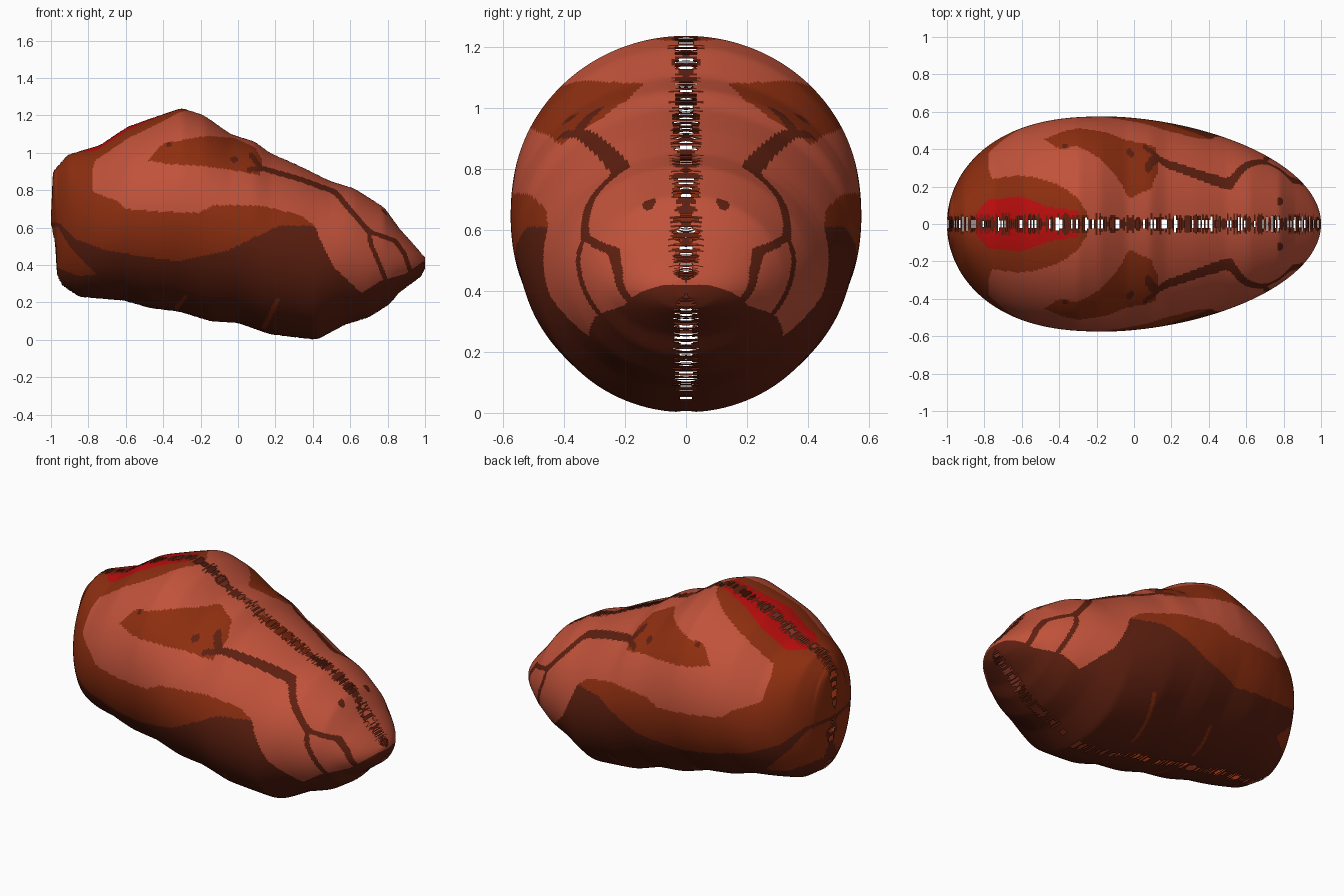
import bpy, bmesh, math, random
from mathutils import Vector
from mathutils.geometry import intersect_point_line

random.seed(4)
default_cube = bpy.data.objects.get("Cube")
if default_cube:
    bpy.data.objects.remove(default_cube, do_unlink=True)


def make_material(name, colour):
    material = bpy.data.materials.new(name)
    material.use_nodes = True
    rgba = (*colour, 1)
    material.diffuse_color = rgba
    for node in material.node_tree.nodes:
        if node.type == 'BSDF_PRINCIPLED':
            node.inputs["Base Color"].default_value = rgba
            node.inputs["Roughness"].default_value = .8
    return material


DARK, RUST, SKIN, RED = range(4)
materials = [
    make_material("dark brown", (.11, .014, .005)),
    make_material("rust brown", (.27, .028, .005)),
    make_material("light clay", (.53, .085, .043)),
    make_material("bright red", (.5, .004, .004)),
]

# Ridge and keel heights along the length
RIDGE = [(-1, .66), (-.99, .9), (-.91, .99), (-.74, 1.04), (-.59, 1.14), (-.42, 1.2),
         (-.3, 1.24), (-.18, 1.2), (-.04, 1.1), (.09, 1.06), (.17, 1), (.33, .93),
         (.49, .85), (.62, .81), (.78, .71), (.86, .6), (.94, .51), (1, .44)]
KEEL = [(-1, .62), (-.975, .5), (-.97, .35), (-.94, .29), (-.85, .23), (-.61, .21),
        (-.47, .17), (-.31, .15), (-.15, .1), (0, .09), (.17, .03), (.42, 0),
        (.57, .08), (.7, .12), (.81, .19), (.86, .25), (.98, .34), (1, .38)]

# Painted regions on the flanks, as x and z
CLAY_FLANK = [(-.76, 1.4), (-.76, 1.01), (-.79, .94), (-.8, .83), (-.77, .79),
              (-.64, .74), (-.6, .7), (-.4, .685), (-.21, .68), (-.13, .72), (.11, .72),
              (.33, .67), (.41, .61), (.45, .51), (.52, .38), (.66, .25),
              (.77, .32), (.89, .35), (.99, .42), (1.1, .42), (1.1, 1.4)]
RUST_BAND = [(-1.1, 1.4), (-1.1, .65), (-.95, .62), (-.87, .54), (-.71, .48),
             (-.47, .44), (-.31, .42), (-.05, .48), (.09, .55), (.22, .61),
             (.41, .61), (.41, 1.4)]
RUST_HEEL = [(-1.1, .62), (-.96, .6), (-.9, .5), (-.76, .35), (-.85, .34),
             (-.95, .38), (-1.1, .45)]
SADDLE = [(-.48, .96), (-.4, 1.05), (-.18, 1.09), (-.02, 1.08), (.09, 1.03),
          (.13, .96), (.12, .88), (-.04, .91), (-.2, .93), (-.37, .94)]

# Painted regions on the back, as x and distance from the ridge
RUST_BACK = [(-1.1, -1), (-1.1, 1), (-.8, 1), (-.78, .3), (-.76, .24), (-.63, .26),
             (-.53, .25), (-.4, .21), (-.3, .14), (-.24, .04), (-.24, -1)]
RED_BACK = [(-.87, -1), (-.85, .05), (-.78, .13), (-.6, .145), (-.45, .09),
            (-.3, .07), (-.27, -1)]

# Vein paths on the flanks with half width
VEINS = [
    ([(.07, .99), (.12, .92), (.33, .86), (.52, .79), (.62, .67), (.7, .58)], .014),
    ([(.12, .92), (.06, .91)], .014),
    ([(.7, .58), (.71, .51), (.75, .42), (.79, .32)], .012),
    ([(.7, .58), (.84, .53), (.89, .46), (.92, .37)], .012),
]
BELLY_STROKES = [([(.21, .21), (.14, .07)], .012), ([(-.28, .23), (-.33, .17)], .01)]
SPOTS = [(-.02, .965, .018), (-.37, 1.045, .014)]


def height(profile, x):
    for (xa, za), (xb, zb) in zip(profile, profile[1:]):
        if x <= xb:
            return za + (zb - za) * max(0, x - xa) / (xb - xa)
    return profile[-1][1]


def soften(values, passes=4):
    for _ in range(passes):
        inner = [(a + 2 * b + c) / 4 for a, b, c in zip(values, values[1:], values[2:])]
        values = [values[0], *inner, values[-1]]
    return values


def half_width(x):
    # Blunt egg outline, fuller at the rear
    u = (x + .15) / (.85 if x < -.15 else 1.15)
    power = 2.5 if u < 0 else 1.75
    return .575 * math.sqrt(max(0, 1 - abs(u) ** power))


def inside(polygon, px, py):
    hit = False
    for (xa, ya), (xb, yb) in zip(polygon, polygon[1:] + polygon[:1]):
        if (ya > py) != (yb > py) and px < xa + (xb - xa) * (py - ya) / (yb - ya):
            hit = not hit
    return hit


def on_stroke(strokes, px, py):
    point = Vector((px, py, 0))
    for path, radius in strokes:
        for a, b in zip(path, path[1:]):
            a, b = Vector((*a, 0)), Vector((*b, 0))
            if (point - a).length > (b - a).length + radius:
                continue
            near, t = intersect_point_line(point, a, b)
            near = a if t < 0 else b if t > 1 else near
            if (point - near).length < radius:
                return True
    return False


def paint(p):
    x, y, z = p
    if on_stroke(VEINS, x, z):
        return DARK
    if any(math.hypot(x - sx, z - sz) < r for sx, sz, r in SPOTS):
        return DARK
    if math.hypot(x - .78, (y - .12) * .7) < .016 and z > .5:
        return DARK
    if z > .8 and inside(RED_BACK, x, y):
        return RED
    if z > .8 and inside(RUST_BACK, x, y):
        return RUST
    if inside(SADDLE, x, z):
        return RUST
    if inside(CLAY_FLANK, x, z):
        return SKIN
    if inside(RUST_BAND, x, z) or inside(RUST_HEEL, x, z):
        return RUST
    return RUST if on_stroke(BELLY_STROKES, x, z) else DARK


# Half shell lofted from elliptical sections
LENGTH_STEPS, RING_STEPS = 320, 150
xs = [-math.cos(math.pi * i / LENGTH_STEPS) for i in range(LENGTH_STEPS + 1)]
tops = soften([height(RIDGE, x) for x in xs])
bottoms = soften([height(KEEL, x) for x in xs])

bm = bmesh.new()
rings = []
for x, top, bottom in zip(xs, tops, bottoms):
    ring = []
    for j in range(RING_STEPS + 1):
        angle = math.pi * j / RING_STEPS
        y = -half_width(x) * math.sin(angle)
        z = (top + bottom) / 2 + (top - bottom) / 2 * math.cos(angle)
        ring.append(bm.verts.new((x, y, z)))
    rings.append(ring)

# Faces, with a ragged toothed seam along ridge and keel
for ring, following in zip(rings, rings[1:]):
    limit = .4 * half_width(ring[0].co.x)
    teeth = [min(limit, random.uniform(.005, .06)) for _ in range(2)]
    gaps = [min(limit, random.choice((0, 0, .02, .04))) for _ in range(2)]
    for j in range(RING_STEPS):
        corners = (ring[j], following[j], following[j + 1], ring[j + 1])
        centre = sum((v.co for v in corners), Vector()) / 4
        offset, side = -centre.y, int(j > RING_STEPS / 2)
        if offset < gaps[side]:
            continue
        face = bm.faces.new(corners)
        seam = offset < teeth[side]
        face.material_index = DARK if seam else paint((centre.x, offset, centre.z))
        face.smooth = True

bmesh.ops.delete(bm, geom=[v for v in bm.verts if not v.link_faces], context='VERTS')
bm.normal_update()
if sum(f.normal.y * f.calc_area() for f in bm.faces) > 0:
    bmesh.ops.reverse_faces(bm, faces=bm.faces[:])

mesh = bpy.data.meshes.new("body_shell")
bm.to_mesh(mesh)
bm.free()
for material in materials:
    mesh.materials.append(material)
shell = bpy.data.objects.new("body_shell", mesh)
bpy.context.collection.objects.link(shell)

# Opposite half
mirror = shell.modifiers.new("mirror_halves", 'MIRROR')
mirror.use_axis = (False, True, False)
mirror.merge_threshold = .0001
